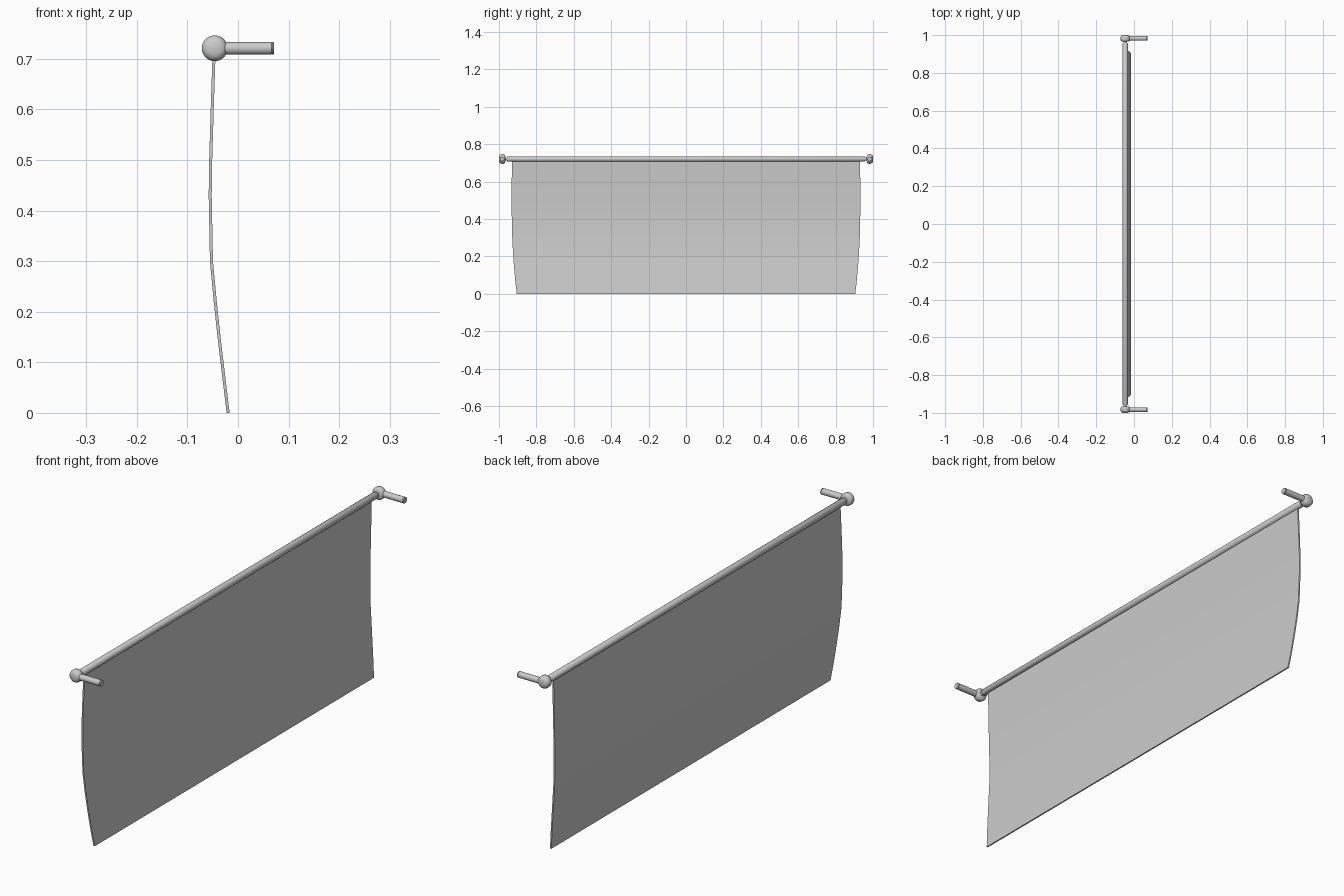
import bpy, bmesh, math
from mathutils import Vector

if "Cube" in bpy.data.objects:
    bpy.data.objects.remove(bpy.data.objects["Cube"])

ROD_X, ROD_Z = -0.046, 0.721


def finish(name, bm, angle=35):
    bmesh.ops.remove_doubles(bm, verts=bm.verts, dist=1e-6)
    bmesh.ops.recalc_face_normals(bm, faces=bm.faces)
    me = bpy.data.meshes.new(name)
    bm.to_mesh(me)
    bm.free()
    ob = bpy.data.objects.new(name, me)
    bpy.context.collection.objects.link(ob)
    bpy.ops.object.select_all(action='DESELECT')
    ob.select_set(True)
    bpy.context.view_layer.objects.active = ob
    bpy.ops.object.shade_smooth_by_angle(angle=math.radians(angle))
    return ob


def lathe(name, profile, axis, origin, sides=32):
    """Closed solid of revolution; profile = (distance along axis, radius)."""
    a = Vector(axis)
    u = Vector((0, 0, 1))
    v = a.cross(u)
    bm = bmesh.new()
    rings = []
    for d, r in profile:
        ring = []
        for i in range(sides):
            t = 2 * math.pi * i / sides
            ring.append(bm.verts.new(Vector(origin) + a * d
                                     + (u * math.cos(t) + v * math.sin(t)) * r))
        rings.append(ring)
    for p, q in zip(rings, rings[1:]):
        for i in range(sides):
            j = (i + 1) % sides
            bm.faces.new((p[i], p[j], q[j], q[i]))
    bm.faces.new(rings[0])
    bm.faces.new(rings[-1])
    return finish(name, bm)


# Horizontal rod
lathe("rod", [(-0.957, 0.012), (-0.954, 0.014), (0.954, 0.014), (0.957, 0.012)],
      (0, 1, 0), (ROD_X, 0, ROD_Z))

# End knobs with necks, and wall arms
for side, s in (("left", -1), ("right", 1)):
    lathe("knob_" + side,
          [(0.945, 0.009), (0.966, 0.009), (0.967, 0.019), (0.970, 0.0235),
           (0.975, 0.0255), (0.985, 0.0255), (0.992, 0.0235), (0.997, 0.019),
           (1.0, 0.012)],
          (0, s, 0), (ROD_X, 0, ROD_Z))
    lathe("wall_arm_" + side,
          [(0, 0.0125), (0.112, 0.0125), (0.113, 0.0115), (0.114, 0.0125),
           (0.116, 0.0125), (0.117, 0.0115)],
          (1, 0, 0), (ROD_X, s * 0.983, ROD_Z))

# Hanging cloth: (height, depth, half width)
profile = [(0.72, -0.047, 0.93), (0.6, -0.051, 0.932), (0.5, -0.054, 0.933),
           (0.43, -0.055, 0.932), (0.3, -0.0525, 0.929), (0.22, -0.045, 0.925),
           (0.15, -0.0375, 0.92), (0.07, -0.028, 0.913), (0.0, -0.0195, 0.905)]
bm = bmesh.new()
T = 0.003
rings = []
for z, x, w in profile:
    rings.append([bm.verts.new((x + dx, y, z)) for dx, y in
                  ((-T, -w), (T, -w), (T, w), (-T, w))])
for p, q in zip(rings, rings[1:]):
    for i in range(4):
        j = (i + 1) % 4
        bm.faces.new((p[i], p[j], q[j], q[i]))
bm.faces.new(rings[0])
bm.faces.new(rings[-1])
finish("cloth", bm)
